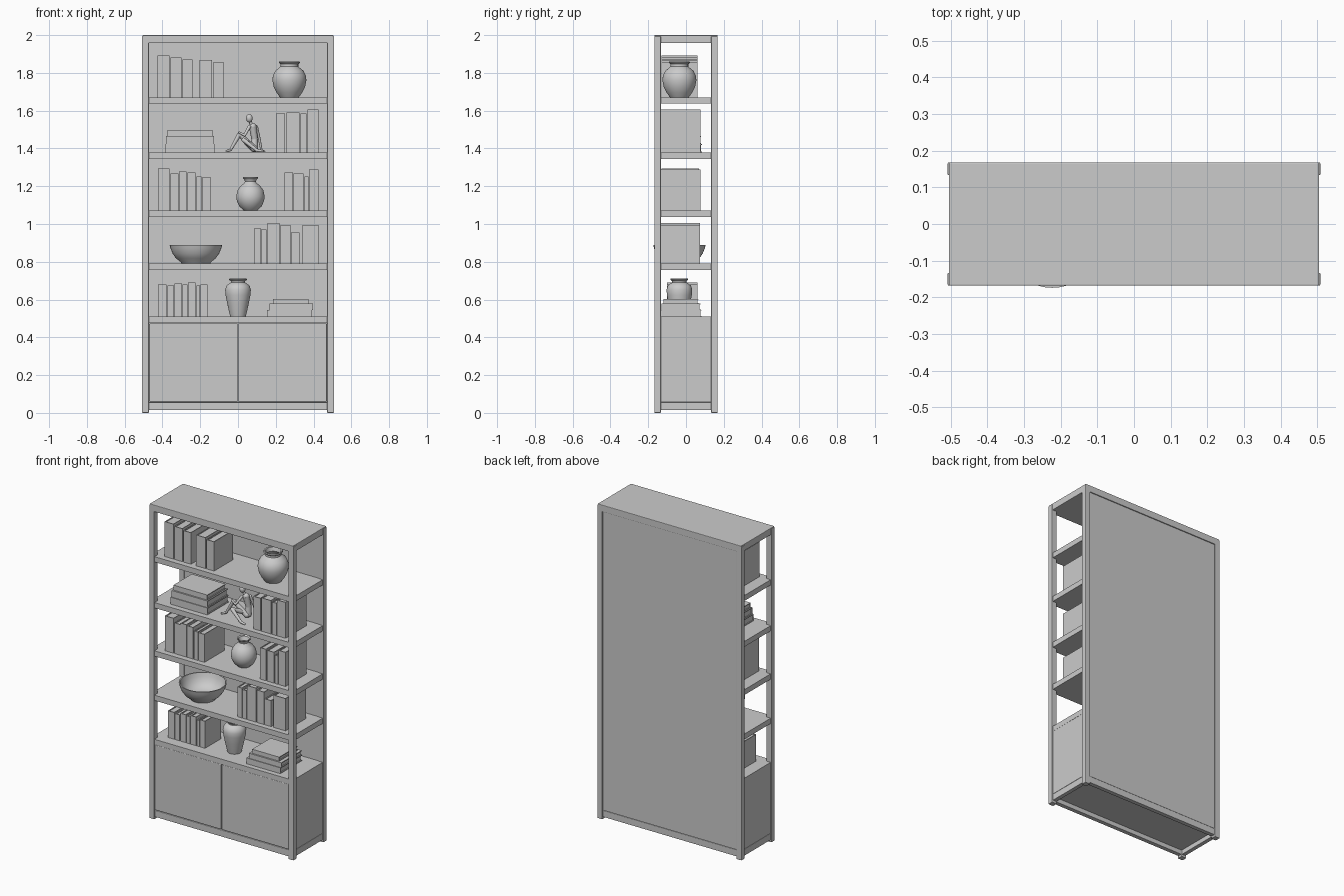
import bpy, bmesh
from math import cos, sin, pi
from mathutils import Vector, Matrix

cube = bpy.data.objects.get("Cube")
if cube:
    bpy.data.objects.remove(cube)

grey = bpy.data.materials.new("plain grey")
grey.use_nodes = True
grey.diffuse_color = (0.6, 0.6, 0.6, 1)
grey.node_tree.nodes["Principled BSDF"].inputs["Base Color"].default_value = (0.6, 0.6, 0.6, 1)


def finish(name, bm, smooth=False, bevel=0):
    bmesh.ops.recalc_face_normals(bm, faces=bm.faces)
    mesh = bpy.data.meshes.new(name)
    bm.to_mesh(mesh)
    bm.free()
    mesh.materials.append(grey)
    obj = bpy.data.objects.new(name, mesh)
    bpy.context.collection.objects.link(obj)
    if bevel:
        mod = obj.modifiers.new("soft edges", "BEVEL")
        mod.width, mod.segments = bevel, 2
    if smooth:
        bpy.ops.object.select_all(action="DESELECT")
        obj.select_set(True)
        bpy.context.view_layer.objects.active = obj
        bpy.ops.object.shade_smooth_by_angle(angle=0.7)
    return obj


def add_box(bm, lo, hi):
    lo, hi = Vector(lo), Vector(hi)
    bmesh.ops.create_cube(bm, size=1, matrix=Matrix.Translation((lo + hi) / 2)
                          @ Matrix.Diagonal((*(hi - lo), 1)))


def box(name, lo, hi, bevel=0.003):
    bm = bmesh.new()
    add_box(bm, lo, hi)
    return finish(name, bm, bevel=bevel)


def book(name, lo, hi, lying=False):
    """Two covers, a spine towards the front and a slightly inset page block."""
    bm = bmesh.new()
    axis = 2 if lying else 0
    t = 0.005
    a, b = list(hi), list(lo)
    a[axis] = lo[axis] + t
    b[axis] = hi[axis] - t
    add_box(bm, lo, a)
    add_box(bm, b, hi)
    add_box(bm, lo, (hi[0], lo[1] + t, hi[2]))
    p, q = Vector(lo) + Vector((t, t, t)), Vector(hi) - Vector((t, t, t))
    p[axis], q[axis] = lo[axis] + t / 2, hi[axis] - t / 2
    add_box(bm, p, q)
    return finish(name, bm)


def lathe(name, x, y, z, profile, sides=40):
    """Turned vessel from (radius, height) points, running outside then inside."""
    bm = bmesh.new()
    rings = [[bm.verts.new((x + r * cos(2 * pi * i / sides), y + r * sin(2 * pi * i / sides), z + h))
              for i in range(sides)] for r, h in profile]
    for low, high in zip(rings, rings[1:]):
        for i in range(sides):
            j = (i + 1) % sides
            bm.faces.new((low[i], low[j], high[j], high[i]))
    bm.faces.new(rings[0])
    bm.faces.new(rings[-1])
    return finish(name, bm, smooth=True)


# Frame: posts, top, rails
for sx, side in ((-1, "right"), (1, "left")):
    xs = sorted((sx * 0.472, sx * 0.508))
    for sy, end in ((-1, "front"), (1, "back")):
        ys = sorted((sy * 0.133, sy * 0.168))
        box(f"{end}_{side}_post", (xs[0], ys[0], 0), (xs[1], ys[1], 1.994))
    xs = sorted((sx * 0.475, sx * 0.502))
    box(f"{side}_base_rail", (xs[0], -0.135, 0.014), (xs[1], 0.135, 0.056))
    box(f"{side}_cabinet_side", (xs[0], -0.135, 0.056), (xs[1], 0.135, 0.49))
box("top_board", (-0.505, -0.168, 1.957), (0.505, 0.168, 2.0))
box("front_base_rail", (-0.474, -0.163, 0.014), (0.474, -0.135, 0.056))
box("back_base_rail", (-0.474, 0.135, 0.014), (0.474, 0.163, 0.056))
box("cabinet_floor", (-0.476, -0.14, 0.042), (0.476, 0.137, 0.058))
box("back_panel", (-0.474, 0.136, 0.056), (0.474, 0.162, 1.96))

# Shelves
shelf_tops = [1.671, 1.379, 1.072, 0.79, 0.509]
for n, top in enumerate(shelf_tops, 1):
    bm = bmesh.new()
    add_box(bm, (-0.474, -0.166, top - 0.034), (0.474, 0.14, top))
    for xs in ((-0.503, -0.474), (0.474, 0.503)):
        add_box(bm, (xs[0], -0.134, top - 0.034), (xs[1], 0.134, top))
    finish(f"shelf_{n}", bm)

# Cabinet doors
box("right_door", (-0.47, -0.165, 0.06), (-0.003, -0.145, 0.474))
box("left_door", (0.003, -0.165, 0.06), (0.47, -0.145, 0.474))

# Upright books: shelf, front, back, then left edge, right edge and height
rows = [
    (0, -0.13, 0.06, [(-.426, -.362, .222), (-.357, -.3, .21), (-.294, -.24, .2), (-.204, -.137, .196), (-.13, -.077, .186)]),
    (1, -0.132, 0.078, [(.2, .25, .207), (.257, .325, .212), (.33, .363, .205), (.368, .427, .228)]),
    (2, -0.13, 0.07, [(-.424, -.362, .222), (-.357, -.315, .195), (-.312, -.272, .205), (-.268, -.225, .2), (-.22, -.192, .18), (-.188, -.145, .178)]),
    (2, -0.132, 0.078, [(.247, .29, .2), (.295, .347, .196), (.352, .373, .18), (.377, .427, .217)]),
    (3, -0.132, 0.075, [(.088, .12, .19), (.123, .152, .182), (.157, .22, .216), (.225, .277, .206), (.28, .326, .165), (.342, .427, .205)]),
    (4, -0.1, 0.06, [(-.424, -.378, .17), (-.373, -.34, .165), (-.336, -.297, .177), (-.294, -.267, .172), (-.264, -.224, .182), (-.22, -.202, .165), (-.198, -.162, .172)]),
]
for r, (shelf, front, back, books) in enumerate(rows, 1):
    z = shelf_tops[shelf]
    for n, (x0, x1, h) in enumerate(books, 1):
        book(f"row_{r}_book_{n}", (x0, front, z), (x1, back, z + h))

# Lying stacks: left edge, right edge, front, back, thickness
stacks = [
    (1, [(-.384, -.125, -.13, .085, .044), (-.38, -.128, -.125, .08, .042), (-.374, -.136, -.115, .07, .032)]),
    (4, [(.153, .392, -.134, .082, .037), (.167, .396, -.13, .076, .032), (.184, .374, -.12, .065, .026)]),
]
for s, (shelf, books) in enumerate(stacks, 1):
    z = shelf_tops[shelf]
    for n, (x0, x1, front, back, h) in enumerate(books, 1):
        book(f"stack_{s}_book_{n}", (x0, front, z), (x1, back, z + h), lying=True)
        z += h

# Vases and bowl
lathe("large_vase", 0.272, -0.035, shelf_tops[0], [
    (.05, 0), (.068, .025), (.083, .055), (.09, .09), (.087, .115), (.075, .14), (.055, .156), (.047, .163),
    (.047, .175), (.056, .183), (.054, .19), (.046, .188), (.04, .165), (.07, .13), (.06, .04), (.04, .02)])
lathe("round_vase", 0.066, -0.035, shelf_tops[2], [
    (.035, 0), (.058, .02), (.072, .05), (.075, .075), (.069, .105), (.052, .13), (.033, .144), (.029, .152),
    (.032, .163), (.041, .172), (.04, .176), (.032, .172), (.023, .15), (.055, .11), (.05, .04), (.03, .02)])
lathe("tall_vase", 0, -0.035, shelf_tops[4], [
    (.041, 0), (.046, .02), (.057, .07), (.066, .115), (.068, .142), (.062, .163), (.047, .176), (.038, .181),
    (.038, .188), (.047, .196), (.046, .202), (.039, .2), (.032, .18), (.055, .14), (.035, .02)])
lathe("bowl", -0.223, -0.035, shelf_tops[3], [
    (.075, 0), (.08, .008), (.105, .028), (.123, .053), (.134, .08), (.139, .1), (.132, .1),
    (.125, .077), (.112, .05), (.09, .028), (.06, .016)])

# Seated figurine: rounded tapered limbs between joints
figure = bmesh.new()


def ball(p, r, stretch=1):
    bmesh.ops.create_uvsphere(figure, u_segments=14, v_segments=10, radius=r,
                              matrix=Matrix.Translation(p) @ Matrix.Diagonal((1, 1, stretch, 1)))


def limb(points):
    for (a, ra), (b, rb) in zip(points, points[1:]):
        a, b = Vector(a), Vector(b)
        turn = (b - a).to_track_quat("Z", "Y").to_matrix().to_4x4()
        bmesh.ops.create_cone(figure, cap_ends=True, segments=14, radius1=ra, radius2=rb,
                              depth=(b - a).length, matrix=Matrix.Translation((a + b) / 2) @ turn)
    for p, r in points:
        ball(p, r)


limb([((.085, -.02, 1.402), .022), ((.088, -.02, 1.45), .017), ((.078, -.03, 1.515), .02)])
limb([((.074, -.032, 1.515), .01), ((.064, -.037, 1.545), .008)])
ball((.06, -.04, 1.56), .018, 1.25)
limb([((.085, -.035, 1.4), .017), ((.008, -.055, 1.475), .012), ((-.04, -.06, 1.392), .007), ((-.06, -.075, 1.386), .006)])
limb([((.08, -.01, 1.4), .017), ((.03, -.1, 1.445), .012), ((.1, -.115, 1.39), .008), ((.13, -.12, 1.386), .006)])
limb([((.06, -.045, 1.515), .009), ((.035, -.075, 1.47), .007), ((.005, -.07, 1.485), .005)])
limb([((.097, -.015, 1.515), .009), ((.112, 0, 1.455), .007), ((.125, .01, 1.386), .006), ((.14, 0, 1.385), .005)])
finish("seated_figurine", figure, smooth=True)
